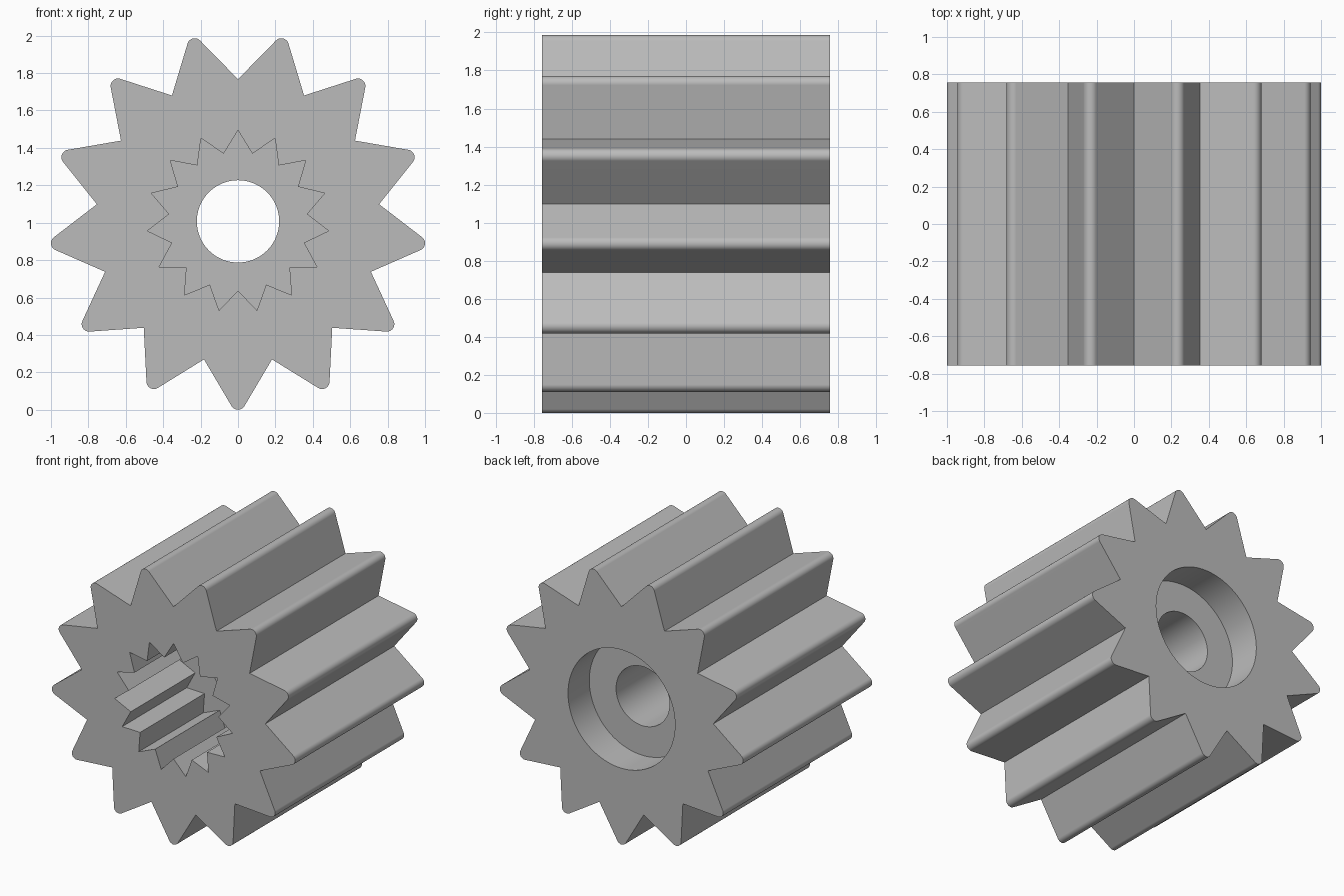
import bpy, bmesh
from math import cos, sin, pi, atan2, acos, hypot

cube = bpy.data.objects.get("Cube")
if cube:
    bpy.data.objects.remove(cube, do_unlink=True)

HALF = 0.757                          # half the gear length
TIP_R = 0.04                          # tooth tip rounding
TIP_C = (1 - TIP_R) / cos(pi / 26)    # distance of tip rounding centre
CENTRE_Z = TIP_C + TIP_R

grey = bpy.data.materials.new("plain grey")
grey.use_nodes = True
colour = (0.5, 0.5, 0.5, 1)
grey.diffuse_color = colour
grey.node_tree.nodes["Principled BSDF"].inputs["Base Color"].default_value = colour


def prism(name, profile, y0, y1):
    """Extrude a closed (x, z) profile along y."""
    bm = bmesh.new()
    face = bm.faces.new([bm.verts.new((x, y0, z + CENTRE_Z)) for x, z in profile])
    ext = bmesh.ops.extrude_face_region(bm, geom=[face])
    moved = [v for v in ext["geom"] if isinstance(v, bmesh.types.BMVert)]
    bmesh.ops.translate(bm, verts=moved, vec=(0, y1 - y0, 0))
    bmesh.ops.recalc_face_normals(bm, faces=bm.faces)
    mesh = bpy.data.meshes.new(name)
    bm.to_mesh(mesh)
    bm.free()
    mesh.materials.append(grey)
    obj = bpy.data.objects.new(name, mesh)
    bpy.context.collection.objects.link(obj)
    return obj


def polar(r, a):
    return r * cos(a), r * sin(a)


def gear_profile(teeth, root, steps=12):
    """Straight flanks tangent to a rounded tip, one tooth pointing down."""
    half = pi / teeth
    vx, vz = polar(root, half)
    dx = vx - TIP_C
    sweep = atan2(vz, dx) - acos(TIP_R / hypot(dx, vz))
    points = []
    for k in range(teeth):
        turn = -pi / 2 + 2 * half * k
        points.append(polar(root, turn - half))
        for i in range(steps + 1):
            a = sweep * (2 * i / steps - 1)
            x, z = TIP_C + TIP_R * cos(a), TIP_R * sin(a)
            points.append((x * cos(turn) - z * sin(turn),
                           x * sin(turn) + z * cos(turn)))
    return points


def star_profile(count, tip, root):
    return [polar(root if i % 2 else tip, pi / 2 + pi * i / count)
            for i in range(2 * count)]


def circle(radius, sides=96):
    return [polar(radius, 2 * pi * i / sides) for i in range(sides)]


# Toothed body
gear = prism("gear_body", gear_profile(13, 0.76), -HALF, HALF)

# Splined front socket, through bore and round recess at the back
cutters = [
    prism("spline_socket_cutter", star_profile(15, 0.487, 0.37), -HALF - 0.1, 0),
    prism("bore_cutter", circle(0.22), -HALF - 0.2, HALF + 0.2),
    prism("back_recess_cutter", circle(0.44), HALF - 0.25, HALF + 0.1),
]
bpy.ops.object.select_all(action="DESELECT")
bpy.context.view_layer.objects.active = gear
gear.select_set(True)
for cutter in cutters:
    cutter.hide_render = True
    mod = gear.modifiers.new(cutter.name, "BOOLEAN")
    mod.operation = "DIFFERENCE"
    mod.solver = "EXACT"
    mod.object = cutter
    bpy.ops.object.modifier_apply(modifier=mod.name)
    bpy.data.objects.remove(cutter, do_unlink=True)

# Smooth round parts, crisp flat flanks
bpy.ops.object.shade_smooth_by_angle(angle=pi / 9)
weighted = gear.modifiers.new("flat_flanks", "WEIGHTED_NORMAL")
weighted.keep_sharp = True
